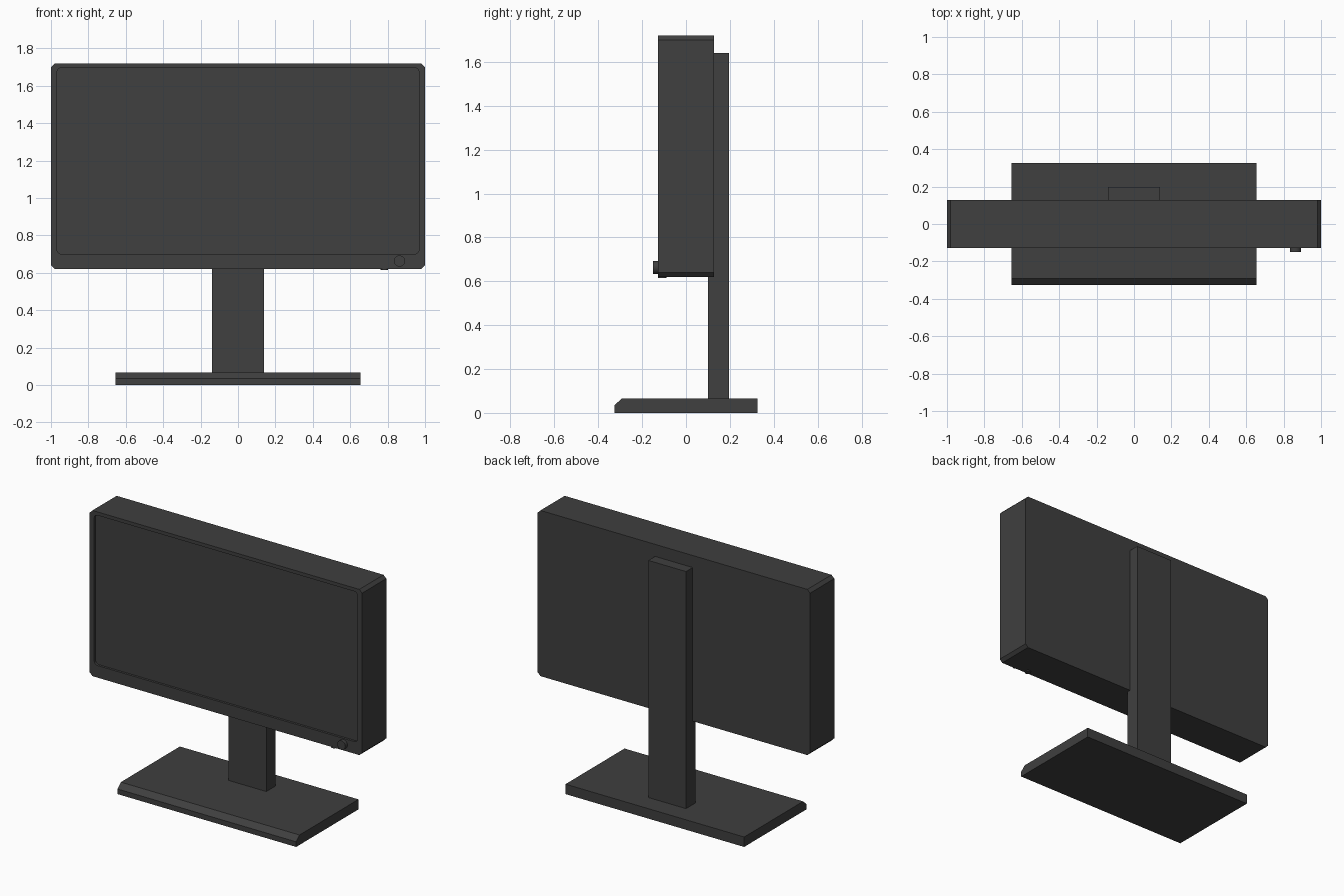
import bpy
import bmesh
import math
from mathutils import Matrix, Vector

cube = bpy.data.objects.get("Cube")
if cube:
    bpy.data.objects.remove(cube, do_unlink=True)

charcoal = bpy.data.materials.new("charcoal plastic")
charcoal.use_nodes = True
colour = (0.05, 0.05, 0.05, 1)
charcoal.diffuse_color = colour
charcoal.node_tree.nodes["Principled BSDF"].inputs["Base Color"].default_value = colour


def add_object(name, bm):
    """Turn a bmesh into a named, coloured object."""
    bmesh.ops.recalc_face_normals(bm, faces=bm.faces)
    mesh = bpy.data.meshes.new(name)
    bm.to_mesh(mesh)
    bm.free()
    mesh.materials.append(charcoal)
    obj = bpy.data.objects.new(name, mesh)
    bpy.context.collection.objects.link(obj)
    return obj


def box(name, low, high, bevel=0, segments=1):
    """Box between two corners; bevel cuts the edges that run along y."""
    low, high = Vector(low), Vector(high)
    bm = bmesh.new()
    bmesh.ops.create_cube(bm, size=1)
    bmesh.ops.scale(bm, vec=high - low, verts=bm.verts)
    bmesh.ops.translate(bm, vec=(low + high) / 2, verts=bm.verts)
    if bevel:
        edges = [e for e in bm.edges
                 if abs(e.verts[0].co.y - e.verts[1].co.y) > 0.001]
        bmesh.ops.bevel(bm, geom=edges, offset=bevel, segments=segments,
                        profile=0.5, affect='EDGES')
    return add_object(name, bm)


def cylinder(name, centre, radius, depth, rotation, sides=24):
    bm = bmesh.new()
    matrix = Matrix.Translation(centre) @ rotation
    bmesh.ops.create_cone(bm, cap_ends=True, segments=sides, radius1=radius,
                          radius2=radius, depth=depth, matrix=matrix)
    return add_object(name, bm)


# Housing with clipped corners and a sunken screen
housing = box("housing", (-1, -0.127, 0.62), (1, 0.127, 1.72), 0.02)
cutter = box("screen_cutter", (-0.968, -0.2, 0.70), (0.968, -0.112, 1.697), 0.025, 4)
cutter.hide_render = True
recess = housing.modifiers.new("screen recess", 'BOOLEAN')
recess.operation = 'DIFFERENCE'
recess.solver = 'EXACT'
recess.object = cutter
bpy.context.view_layer.objects.active = housing
housing.select_set(True)
bpy.ops.object.modifier_apply(modifier=recess.name)
bpy.data.objects.remove(cutter, do_unlink=True)

# Upright stand
box("stand_column", (-0.138, 0.10, 0.05), (0.138, 0.197, 1.64))

# Base plate with a sloping front edge, as a side profile drawn out along x
bm = bmesh.new()
profile = [(-0.327, 0), (0.327, 0), (0.327, 0.066), (-0.292, 0.066), (-0.327, 0.034)]
face = bm.faces.new([bm.verts.new((-0.656, y, z)) for y, z in profile])
drawn = bmesh.ops.extrude_face_region(bm, geom=[face])
moved = [v for v in drawn["geom"] if isinstance(v, bmesh.types.BMVert)]
bmesh.ops.translate(bm, vec=(1.312, 0, 0), verts=moved)
add_object("base_plate", bm)

# Power button on the front and small indicator under the lower edge
power = cylinder("power_button", (0.863, -0.135, 0.663), 0.03, 0.03,
                 Matrix.Rotation(math.radians(90), 4, 'X'))
under = cylinder("underside_button", (0.783, -0.108, 0.62), 0.02, 0.012,
                 Matrix.Identity(4))
bpy.ops.object.select_all(action='DESELECT')
for obj in (power, under):
    obj.select_set(True)
bpy.context.view_layer.objects.active = power
bpy.ops.object.shade_smooth_by_angle(angle=math.radians(30))
